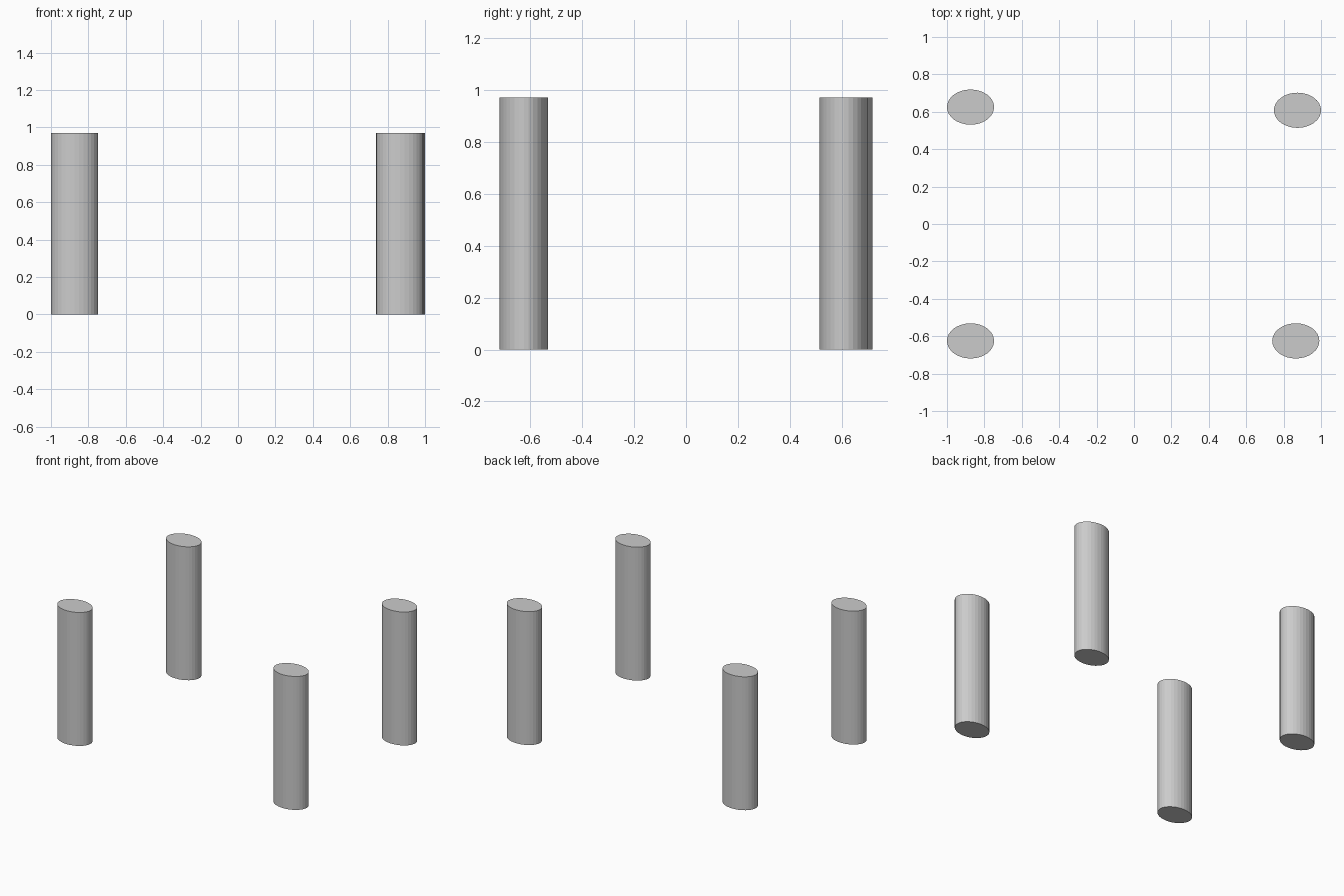
import bpy

if "Cube" in bpy.data.objects:
    bpy.data.objects.remove(bpy.data.objects["Cube"])

HEIGHT = 0.97
RX, RY = 0.126, 0.094  # oval cross-section radii

# Four free-standing oval legs, slightly unevenly placed
LEGS = {
    "front_left_leg": (-0.874, -0.625),
    "front_right_leg": (0.865, -0.625),
    "back_left_leg": (-0.874, 0.625),
    "back_right_leg": (0.874, 0.608),
}


def oval_leg(name, x, y):
    bpy.ops.mesh.primitive_cylinder_add(
        vertices=32, radius=1, depth=HEIGHT, location=(x, y, HEIGHT / 2))
    leg = bpy.context.object
    leg.name = name
    leg.scale = (RX, RY, 1)
    bpy.ops.object.transform_apply(location=False, rotation=False, scale=True)


for name, (x, y) in LEGS.items():
    oval_leg(name, x, y)
